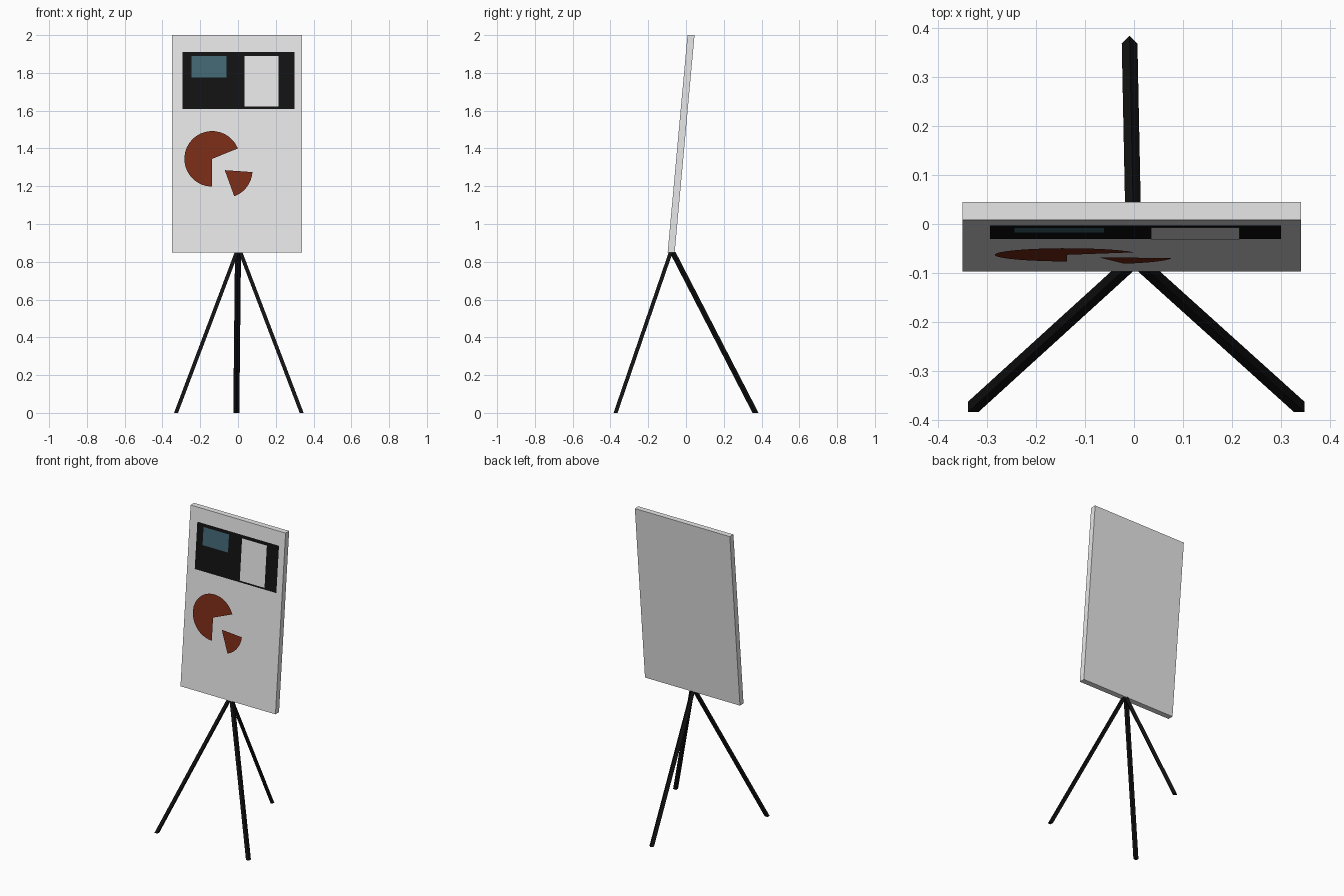
import bpy, math

if "Cube" in bpy.data.objects:
    bpy.data.objects.remove(bpy.data.objects["Cube"])


def material(name, rgb):
    m = bpy.data.materials.new(name)
    m.diffuse_color = (*rgb, 1)
    m.use_nodes = True
    m.node_tree.nodes["Principled BSDF"].inputs["Base Color"].default_value = m.diffuse_color
    return m


GREY = material("board grey", (0.8, 0.8, 0.8))
WHITE = material("white", (1, 1, 1))
BLACK = material("black", (0.006, 0.006, 0.006))
BLUE = material("slate blue", (0.055, 0.135, 0.172))
RUST = material("rust red", (0.197, 0.026, 0.008))

Z0, Z1 = 0.85, 2.0          # bottom and top of the board


def board_y(z):
    """Front surface of the leaning board at height z."""
    return -0.097 + 0.105 * (z - Z0) / (Z1 - Z0)


def make(name, verts, faces, mat):
    me = bpy.data.meshes.new(name)
    me.from_pydata(verts, [], faces)
    me.materials.append(mat)
    ob = bpy.data.objects.new(name, me)
    bpy.context.collection.objects.link(ob)
    return ob


def loft(name, bottom, top, mat):
    """Closed prism between two counter-clockwise rings."""
    n = len(bottom)
    sides = [(i, (i + 1) % n, n + (i + 1) % n, n + i) for i in range(n)]
    caps = [tuple(reversed(range(n))), tuple(range(n, 2 * n))]
    return make(name, bottom + top, sides + caps, mat)


def rect_panel(name, x0, x1, z0, z1, gap, mat):
    pts = [(x0, z0), (x1, z0), (x1, z1), (x0, z1)]
    make(name, [(x, board_y(z) - gap, z) for x, z in pts], [(0, 1, 2, 3)], mat)


def pie(name, cx, cz, r, a0, a1, steps, gap, mat):
    pts = [(cx, cz)]
    for i in range(steps + 1):
        a = math.radians(a0 + (a1 - a0) * i / steps)
        pts.append((cx + r * math.cos(a), cz + r * math.sin(a)))
    faces = [(0, i, i + 1) for i in range(1, steps + 1)]
    make(name, [(x, board_y(z) - gap, z) for x, z in pts], faces, mat)


def leg(name, foot, head, r, turn):
    """Square bar with level ends."""
    def ring(c):
        return [(c[0] + r * math.cos(math.radians(turn + 90 * k)),
                 c[1] + r * math.sin(math.radians(turn + 90 * k)), c[2])
                for k in range(4)]
    loft(name, ring(foot), ring(head), BLACK)


# Leaning board
def board_ring(z):
    y = board_y(z)
    return [(-0.35, y, z), (0.34, y, z), (0.34, y + 0.037, z), (-0.35, y + 0.037, z)]


loft("board", board_ring(Z0), board_ring(Z1), GREY)

# Header and its inset pictures
rect_panel("header_panel", -0.293, 0.30, 1.61, 1.91, 0.003, BLACK)
rect_panel("blue_panel", -0.245, -0.06, 1.775, 1.89, 0.0055, BLUE)
rect_panel("white_panel", 0.035, 0.215, 1.622, 1.89, 0.0055, WHITE)

# Pie chart with a separated slice
pie("pie_chart", -0.137, 1.345, 0.147, 22, 270, 24, 0.011, RUST)
pie("pie_slice", -0.07, 1.285, 0.147, -4, -70, 7, 0.011, RUST)
bpy.data.objects["pie_slice"].data.flip_normals()
bpy.data.objects["pie_chart"].data.update()

# Tripod
leg("front_leg_left", (-0.328, -0.373, 0), (-0.006, -0.08, Z0 + 0.003), 0.015, 45)
leg("front_leg_right", (0.337, -0.373, 0), (0.012, -0.08, Z0 + 0.003), 0.015, 45)
leg("rear_leg", (-0.009, 0.368, 0), (0, -0.072, Z0 + 0.003), 0.016, 0)
